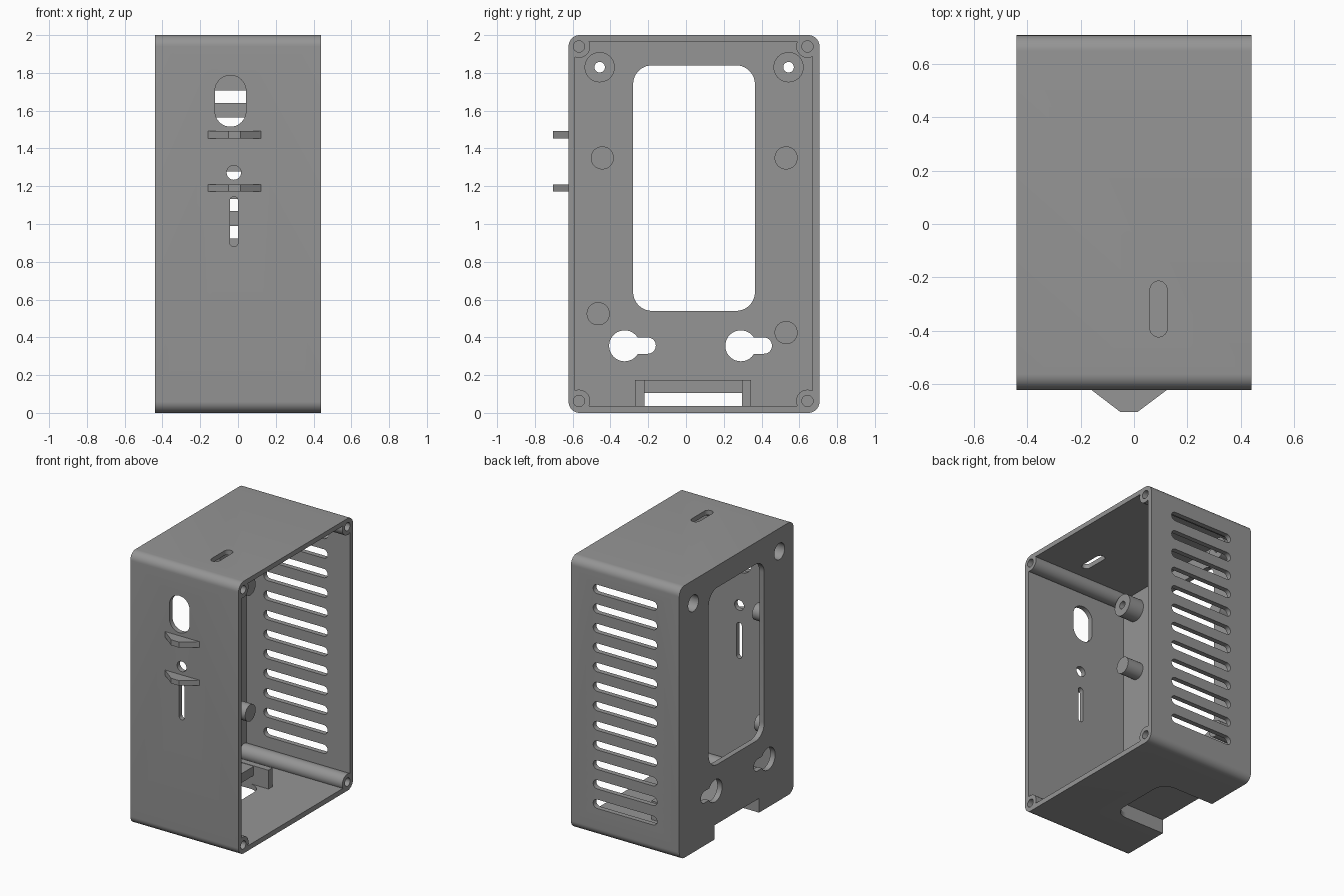
import bpy, bmesh, math
from mathutils import Vector

if "Cube" in bpy.data.objects:
    bpy.data.objects.remove(bpy.data.objects["Cube"])

grey = bpy.data.materials.new("grey_plastic")
grey.diffuse_color = (0.3, 0.3, 0.3, 1)
grey.use_nodes = True
grey.node_tree.nodes["Principled BSDF"].inputs["Base Color"].default_value = grey.diffuse_color


def rounded(u0, u1, v0, v1, r, seg=10):
    """Outline of a rounded rectangle; r equal to half the width makes a slot."""
    pts = []
    for cu, cv, start in ((u1 - r, v1 - r, 0), (u0 + r, v1 - r, 90),
                          (u0 + r, v0 + r, 180), (u1 - r, v0 + r, 270)):
        for i in range(seg + 1):
            a = math.radians(start + 90 * i / seg)
            p = (cu + r * math.cos(a), cv + r * math.sin(a))
            if not pts or math.dist(p, pts[-1]) > 1e-5:
                pts.append(p)
    if math.dist(pts[0], pts[-1]) < 1e-5:
        pts.pop()
    return pts


def circle(u, v, r, n=40):
    return [(u + r * math.cos(math.tau * i / n), v + r * math.sin(math.tau * i / n))
            for i in range(n)]


def rect(u0, u1, v0, v1):
    return [(u0, v0), (u1, v0), (u1, v1), (u0, v1)]


def prism(name, pts, axis, a, b):
    """Extrude an outline along an axis: x takes (y, z), y takes (x, z), z takes (x, y)."""
    place = {"x": lambda u, v, w: (w, u, v),
             "y": lambda u, v, w: (u, w, v),
             "z": lambda u, v, w: (u, v, w)}[axis]
    bm = bmesh.new()
    face = bm.faces.new([bm.verts.new(place(u, v, a)) for u, v in pts])
    ext = bmesh.ops.extrude_face_region(bm, geom=[face])
    move = Vector(place(0, 0, b - a))
    bmesh.ops.translate(bm, vec=move,
                        verts=[g for g in ext["geom"] if isinstance(g, bmesh.types.BMVert)])
    bmesh.ops.recalc_face_normals(bm, faces=bm.faces[:])
    me = bpy.data.meshes.new(name)
    bm.to_mesh(me)
    bm.free()
    me.materials.append(grey)
    ob = bpy.data.objects.new(name, me)
    bpy.context.collection.objects.link(ob)
    return ob


def cut(target, cutter):
    """Subtract the cutter from the target and remove it."""
    m = target.modifiers.new("cut", "BOOLEAN")
    m.operation, m.solver, m.object = "DIFFERENCE", "EXACT", cutter
    bpy.context.view_layer.objects.active = target
    bpy.ops.object.modifier_apply(modifier=m.name)
    bpy.data.objects.remove(cutter)


def smooth(ob):
    bpy.ops.object.select_all(action="DESELECT")
    ob.select_set(True)
    bpy.context.view_layer.objects.active = ob
    bpy.ops.object.shade_smooth_by_angle(angle=math.radians(30))


X0, X1 = -0.44, 0.44          # closed left wall, open right side
Y0, Y1 = -0.622, 0.707        # front and back
INNER = -0.40                 # inside of the left wall
corners = [(y, z) for y in (-0.567, 0.643) for z in (0.063, 1.94)]
standoffs = [(-0.457, 1.83), (0.543, 1.83)]
pegs = [(-0.443, 1.35), (0.53, 1.35), (-0.465, 0.525), (0.53, 0.425)]

case = prism("case", rounded(Y0, Y1, 0, 2, 0.06), "x", X0, X1)

# Cavity, with the inside features left standing
cavity = prism("cavity", rounded(Y0 + 0.035, Y1 - 0.037, 0.037, 1.965, 0.04), "x", INNER, 0.6)
for y, z in corners:
    cut(cavity, prism("post", circle(y, z, 0.06), "x", -0.7, 0.8))
for y, z in standoffs:
    cut(cavity, prism("standoff", circle(y, z, 0.08), "x", -0.7, -0.28))
for y, z in pegs:
    cut(cavity, prism("peg", circle(y, z, 0.061), "x", -0.7, -0.27))
for y0, y1 in ((-0.27, -0.22), (0.297, 0.345)):
    cut(cavity, prism("tunnel_side", rect(y0, y1, -0.2, 0.175), "x", -0.7, 0.04))
cut(cavity, prism("tunnel_roof", rect(-0.25, 0.32, 0.105, 0.172), "x", -0.7, -0.08))
cut(case, cavity)

# Screw holes in corner posts and standoffs, with wide recesses on the outside
for y, z in corners:
    cut(case, prism("screw_hole", circle(y, z, 0.03, 24), "x", 0.1, 0.6))
for y, z in standoffs:
    cut(case, prism("screw_hole", circle(y, z, 0.028, 24), "x", -0.6, -0.2))
    cut(case, prism("screw_recess", circle(y, z, 0.06), "x", -0.6, -0.32))

# Left wall: window and two keyholes
cut(case, prism("window", rounded(-0.28, 0.365, 0.54, 1.84, 0.1), "x", -0.6, -0.35))
for y, end in ((-0.325, -0.16), (0.29, 0.455)):
    cut(case, prism("keyhole", circle(y, 0.355, 0.082), "x", -0.6, -0.35))
    cut(case, prism("keyhole_slot", rounded(y, end, 0.313, 0.399, 0.042), "x", -0.6, -0.35))

# Cable notch through the floor and the left wall
cut(case, prism("floor_notch", rounded(-0.8, -0.01, -0.22, 0.297, 0.1), "z", -0.2, 0.06))
cut(case, prism("wall_notch", rect(-0.22, 0.297, -0.2, 0.105), "x", -0.6, -0.11))

# Front openings
cut(case, prism("display_hole", rounded(-0.122, 0.042, 1.515, 1.787, 0.0819), "y", -0.8, -0.5))
cut(case, prism("button_hole", circle(-0.022, 1.272, 0.038, 24), "y", -0.8, -0.5))
cut(case, prism("front_slot", rounded(-0.043, 0.0, 0.88, 1.145, 0.0214), "y", -0.8, -0.5))

# Top slot and rear vents
cut(case, prism("top_slot", rounded(0.06, 0.124, -0.423, -0.214, 0.0319), "z", 1.9, 2.2))
for i in range(12):
    z = 1.818 - 0.1435 * i
    cut(case, prism("vent", rounded(-0.26, 0.26, z - 0.033, z + 0.033, 0.0329, 6), "y", 0.6, 0.9))
smooth(case)

# Front fins
for name, z0, z1 in (("upper_fin", 1.452, 1.493), ("lower_fin", 1.172, 1.21)):
    prism(name, [(-0.168, -0.615), (-0.05, -0.705), (0.012, -0.705), (0.132, -0.615)],
          "z", z0, z1)
